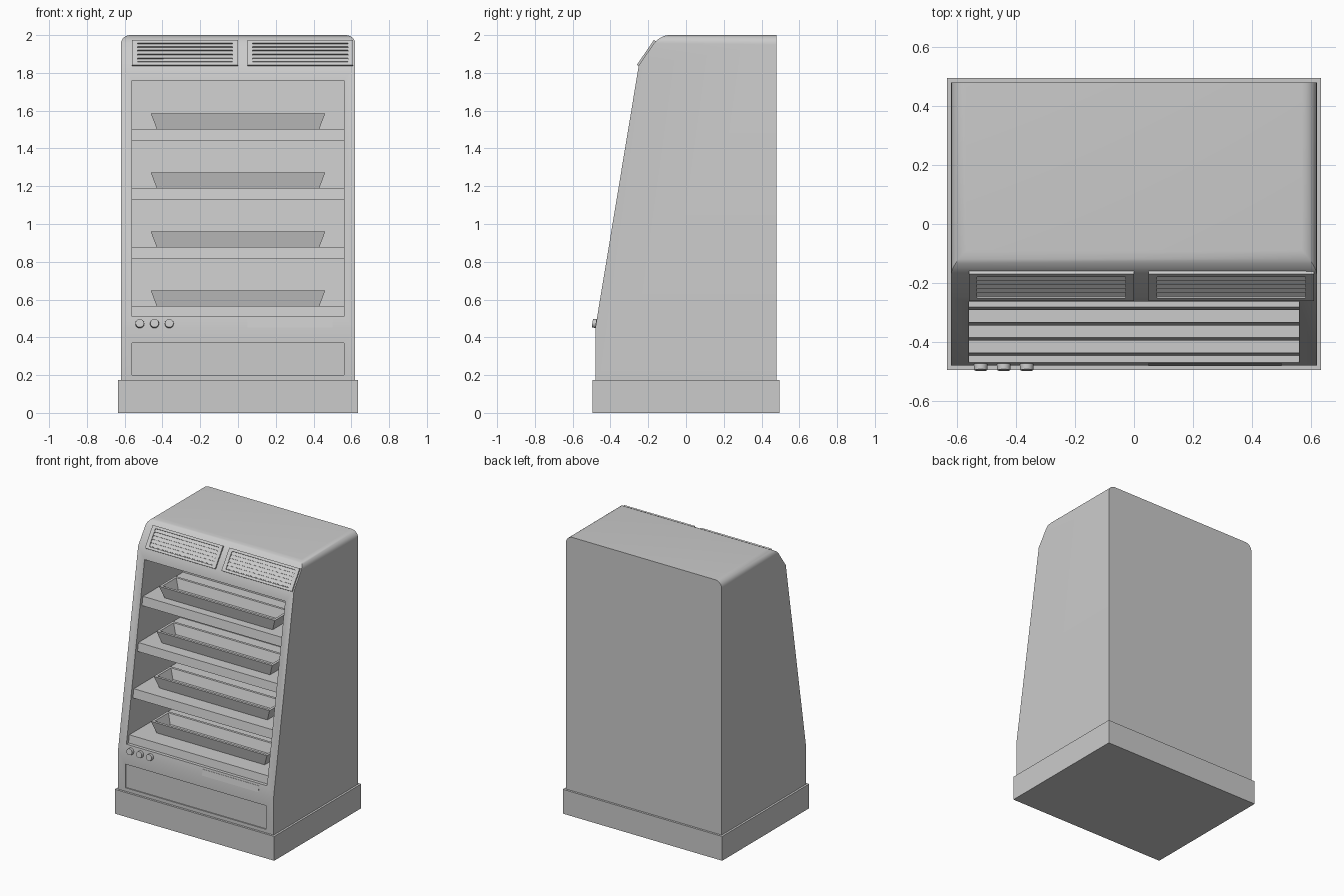
import bpy, bmesh, math
from mathutils import Matrix, Vector

if "Cube" in bpy.data.objects:
    bpy.data.objects.remove(bpy.data.objects["Cube"])


def face_y(z):
    """y of the sloping front at height z"""
    return -0.48 + 0.23 * (z - 0.45) / 1.39


def finish(name, bm, smooth=False):
    bmesh.ops.recalc_face_normals(bm, faces=bm.faces)
    me = bpy.data.meshes.new(name)
    bm.to_mesh(me)
    bm.free()
    ob = bpy.data.objects.new(name, me)
    bpy.context.collection.objects.link(ob)
    if smooth:
        shade(ob)
    return ob


def shade(ob):
    bpy.ops.object.select_all(action='DESELECT')
    ob.select_set(True)
    bpy.context.view_layer.objects.active = ob
    bpy.ops.object.shade_smooth_by_angle(angle=math.radians(30))


def prism_bm(profile, x0, x1):
    """extrude a (y, z) profile along x"""
    bm = bmesh.new()
    a = [bm.verts.new((x0, y, z)) for y, z in profile]
    b = [bm.verts.new((x1, y, z)) for y, z in profile]
    n = len(profile)
    bm.faces.new(a)
    bm.faces.new(b[::-1])
    for i in range(n):
        j = (i + 1) % n
        bm.faces.new((a[i], b[i], b[j], a[j]))
    bmesh.ops.recalc_face_normals(bm, faces=bm.faces)
    return bm


def prism(name, profile, x0, x1):
    return finish(name, prism_bm(profile, x0, x1))


def box(name, x, y, z):
    return prism(name, [(y[0], z[0]), (y[1], z[0]), (y[1], z[1]), (y[0], z[1])], *x)


def cut(ob, cutter):
    cutter.hide_render = True
    m = ob.modifiers.new("cut", 'BOOLEAN')
    m.operation, m.solver, m.object = 'DIFFERENCE', 'EXACT', cutter
    bpy.context.view_layer.objects.active = ob
    bpy.ops.object.modifier_apply(modifier=m.name)
    bpy.data.objects.remove(cutter)


# plinth
box("plinth", (-0.635, 0.635), (-0.495, 0.495), (0, 0.175))

# cabinet body with rounded top edges
bm = prism_bm([(-0.48, 0.17), (-0.48, 0.45), (-0.25, 1.84), (-0.14, 2.0),
               (0.48, 2.0), (0.48, 0.17)], -0.62, 0.62)
top = [e for e in bm.edges
       if all(v.co.z > 1.99 for v in e.verts) and not all(v.co.y > 0.4 for v in e.verts)]
bmesh.ops.bevel(bm, geom=top, offset=0.05, segments=6, profile=0.5, affect='EDGES')
body = finish("cabinet_body", bm)

# display cavity and recessed kick panel
cut(body, prism("cavity_cutter", [(-0.7, 0.51), (0.07, 0.51), (0.20, 1.76), (-0.7, 1.76)],
                -0.56, 0.56))
cut(body, box("panel_cutter", (-0.56, 0.56), (-0.6, -0.472), (0.20, 0.37)))
shade(body)


# serving trays: hollow troughs with flared walls
def tray(name, yf, z0, z1, depth=0.19, rim=0.018):
    def ring(bm, hx, y0, y1, z):
        return [bm.verts.new(p) for p in ((-hx, y0, z), (hx, y0, z), (hx, y1, z), (-hx, y1, z))]
    bm = bmesh.new()
    yb = yf + depth
    rings = [ring(bm, 0.43, yf + 0.02, yb - 0.02, z0),
             ring(bm, 0.462, yf, yb, z1),
             ring(bm, 0.462 - rim, yf + rim, yb - rim, z1),
             ring(bm, 0.415, yf + rim + 0.02, yb - rim - 0.02, z0 + 0.015)]
    bm.faces.new(rings[0])
    bm.faces.new(rings[-1])
    for a, b in zip(rings, rings[1:]):
        for i in range(4):
            j = (i + 1) % 4
            bm.faces.new((a[i], a[j], b[j], b[i]))
    return finish(name, bm)


# shelves, each with a tray
for i, (lo, hi) in enumerate([(0.51, 0.565), (0.815, 0.877), (1.13, 1.19), (1.44, 1.503)]):
    back = 0.09 + 0.104 * (lo - 0.51)
    prism(f"shelf_{i + 1}", [(face_y(lo) + 0.024, lo), (back, lo), (back, hi),
                             (face_y(hi) + 0.024, hi)], -0.56, 0.56)
    tray(f"tray_{i + 1}", -0.33 + 0.03 * i, hi, hi + 0.083)

# vent grilles on the upper slope: frame plus tilted slats
base = Vector((0, -0.25, 1.84))
up = Vector((0, 0.11, 0.16)).normalized()
out = Vector((0, -up.z, up.y))


def slope_bar(name, x0, x1, s0, s1, t0, t1, tilt=0.0):
    """bar on the slope: s runs up it, t runs out of it"""
    pts = [(s0, t0), (s1, t0), (s1, t1), (s0, t1 + tilt)]
    prof = [base + up * s + out * t for s, t in pts]
    return prism(name, [(p.y, p.z) for p in prof], x0, x1)


for side, x0 in (("left", -0.56), ("right", 0.05)):
    x1, s0, s1 = x0 + 0.56, -0.004, 0.156
    n = f"grille_{side}"
    slope_bar(n + "_frame_bottom", x0, x1, s0, s0 + 0.018, -0.01, 0.01)
    slope_bar(n + "_frame_top", x0, x1, s1 - 0.018, s1, -0.01, 0.01)
    slope_bar(n + "_frame_left", x0, x0 + 0.028, s0 + 0.018, s1 - 0.018, -0.01, 0.01)
    slope_bar(n + "_frame_right", x1 - 0.028, x1, s0 + 0.018, s1 - 0.018, -0.01, 0.01)
    for k in range(5):
        s = s0 + 0.022 + k * 0.0245
        slope_bar(f"{n}_slat_{k + 1}", x0 + 0.028, x1 - 0.028, s, s + 0.018, -0.005, 0.004, 0.004)

# control knobs
for i in range(3):
    bm = bmesh.new()
    bmesh.ops.create_cone(bm, cap_ends=True, segments=24, radius1=0.025, radius2=0.022, depth=0.03,
                          matrix=Matrix.Translation((-0.52 + 0.078 * i, -0.481, 0.473))
                          @ Matrix.Rotation(math.radians(81), 4, 'X'))
    finish(f"knob_{i + 1}", bm, smooth=True)

# thin label strip beside the knobs
prism("front_strip", [(face_y(z) + d, z) for z, d in
                      ((0.452, 0.01), (0.452, -0.002), (0.495, -0.002), (0.495, 0.01))], 0.05, 0.5)
